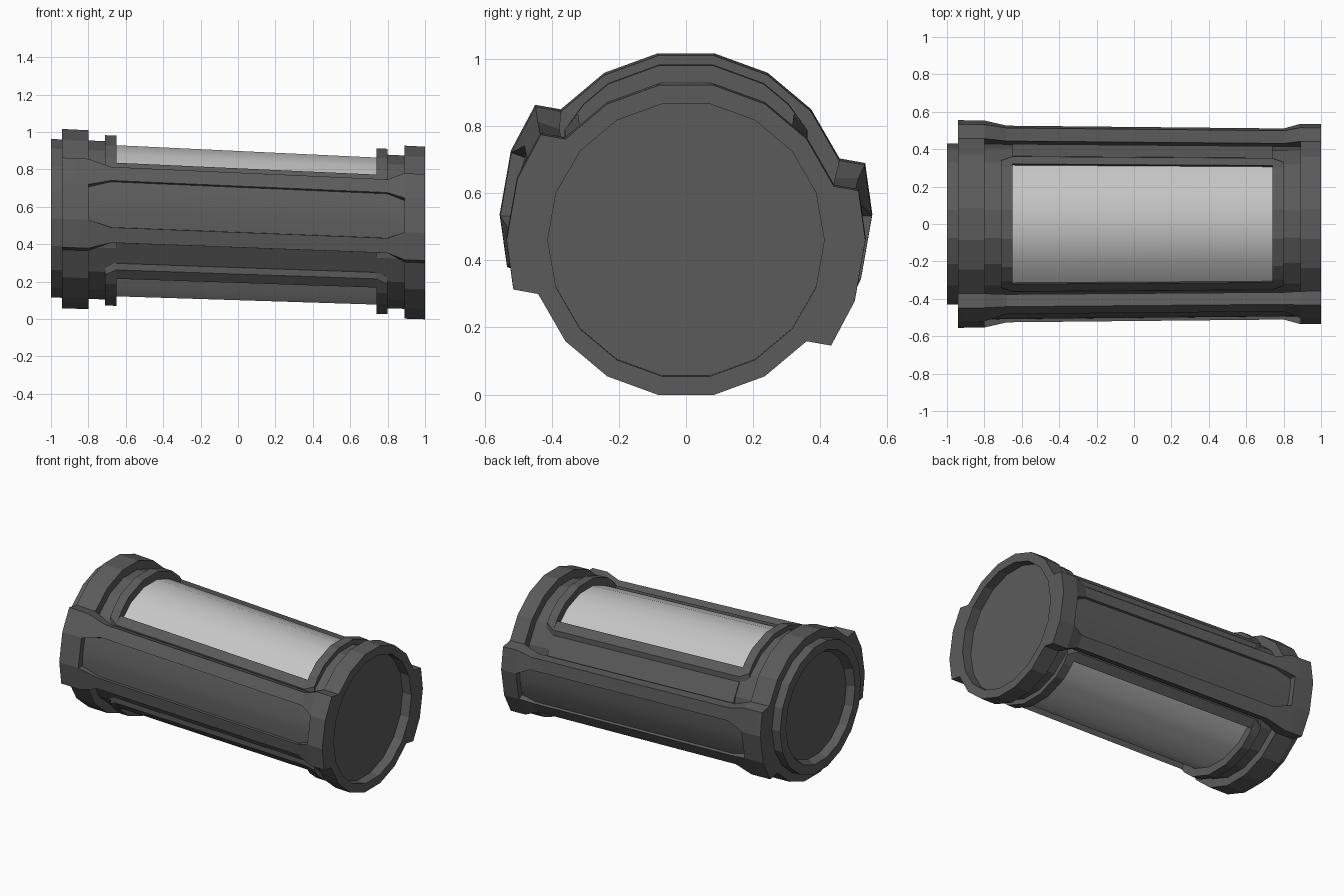
import bpy, bmesh
from math import radians, sin, cos

cube = bpy.data.objects.get("Cube")
if cube:
    bpy.data.objects.remove(cube)


def material(name, v):
    m = bpy.data.materials.new(name)
    m.use_nodes = True
    m.diffuse_color = (v, v, v, 1)
    m.node_tree.nodes["Principled BSDF"].inputs["Base Color"].default_value = (v, v, v, 1)
    return m


DARK = material("dark grey casing", 0.105)
LIGHT = material("light grey panel", 0.56)


def place(x, angle, r):
    """Point on the tapered, sloping canister; angle 0 is front, 90 is top."""
    a, s = radians(angle), r * (1 - 0.0196 * x)
    return (x, -s * cos(a), 0.4995 - 0.0395 * x + s * sin(a))


def loft(name, sections, mat, turn=0, smooth=None):
    """Skin closed cross-sections [(x, [(angle, radius), ...]), ...]."""
    bm = bmesh.new()
    rings = [[bm.verts.new(place(x, a + turn, r)) for a, r in pts] for x, pts in sections]
    n = len(rings[0])
    for p, q in zip(rings, rings[1:]):
        for i in range(n):
            j = (i + 1) % n
            bm.faces.new((p[i], p[j], q[j], q[i]))
    bm.faces.new(rings[0])
    bm.faces.new(rings[-1])
    bmesh.ops.remove_doubles(bm, verts=bm.verts, dist=0.0002)
    bmesh.ops.recalc_face_normals(bm, faces=bm.faces)
    mesh = bpy.data.meshes.new(name)
    bm.to_mesh(mesh)
    bm.free()
    mesh.materials.append(mat)
    ob = bpy.data.objects.new(name, mesh)
    bpy.context.collection.objects.link(ob)
    if smooth:
        bpy.ops.object.select_all(action='DESELECT')
        ob.select_set(True)
        bpy.context.view_layer.objects.active = ob
        bpy.ops.object.shade_smooth_by_angle(angle=radians(smooth))


RING, NECK, LIP, BAR, PANEL, CORE = 0.478, 0.4236, 0.456, 0.441, 0.405, 0.385
X0, X1 = -0.65, 0.74          # window ends
L0, L1 = -0.71, 0.80          # outer lip ends

# Main casing: collar, end rings, necks and recessed ends
profile = [(-0.95, 0.338), (-1, 0.36), (-1, 0.422), (-0.94, 0.422), (-0.94, RING),
           (-0.80, RING), (-0.80, NECK), (X0, NECK), (X0, CORE), (X1, CORE),
           (X1, NECK), (0.89, NECK), (0.89, RING), (1, RING), (1, 0.42), (0.935, 0.42)]
loft("casing", [(x, [(a, r) for a in range(0, 360, 20)]) for x, r in profile], DARK)


def rail_section(half, grip, spread, top, foot, deep):
    """Side rail cross-section with an optional sunken panel in its face."""
    flat = top * cos(radians(half))
    inner = []
    for k in (-1, -1 / 3, 1 / 3, 1):
        a = k * half
        inner.append((10 + a, deep or flat / cos(radians(a))))
    low, high = 10 - grip, 10 + grip
    return ([(low - spread, foot), (low, top), (10 - half, top)] + inner +
            [(10 + half, top), (high, top), (high + spread, foot)])


end = rail_section(10, 26, 4, 0.545, RING, None)
end_cut = rail_section(10, 26, 4, 0.545, RING, 0.503)
middle = rail_section(14, 23, 2, 0.52, 0.453, 0.503)
rail = [(-0.94, end), (-0.80, end), (-0.80, end_cut), (-0.68, middle),
        (0.80, middle), (0.89, end_cut), (0.89, end), (1, end)]


def lip_section(half, slope):
    """Raised arc across the end of a window."""
    outer = [(half + slope, NECK - 0.003), (half, BAR), (42, LIP * 0.986), (30, LIP), (10, LIP)]
    inner = [(10, CORE), (30, CORE), (50, CORE)]
    return ([(90 - a, r) for a, r in outer] + [(90 + a, r) for a, r in reversed(outer)] +
            [(90 + a, r) for a, r in reversed(inner)] + [(90 - a, r) for a, r in inner])


# Each part appears twice, half a turn apart
for turn, side, face in ((0, "front", "top"), (180, "back", "bottom")):
    loft(side + "_rail", rail, DARK, turn, 12)

    # Shell between the two windows, beneath the rail
    arc = (-40, -31.5, -15, 0, 20, 40)
    radii = (0.42, NECK, 0.437, 0.42, 0.42, 0.42)
    shell = list(zip(arc, radii)) + [(a, CORE - 0.01) for a in reversed(arc)]
    loft(side + "_shell", [(X0, shell), (X1, shell)], DARK, turn)

    # Light window panel
    arc = (40, 60, 80, 100, 120, 140)
    panel = [(a, PANEL) for a in arc] + [(a, CORE - 0.02) for a in reversed(arc)]
    loft(face + "_panel", [(X0 - 0.01, panel), (X1 + 0.01, panel)], LIGHT, turn, 30)

    # Window frame: end lips and long side bars
    narrow, wide = lip_section(49.5, 4), lip_section(54, 4.5)
    loft(face + "_lip_right", [(L0, narrow), (X0, wide)], DARK, turn)
    loft(face + "_lip_left", [(X1, wide), (L1, narrow)], DARK, turn)
    for s in (-1, 1):
        bar = [(90 + s * a, r) for a, r in
               ((50, CORE), (50, PANEL), (46, BAR), (54, BAR), (58.5, NECK - 0.003), (58.5, CORE))]
        loft(face + "_frame_bar", [(X0, bar), (X1, bar)], DARK, turn)
